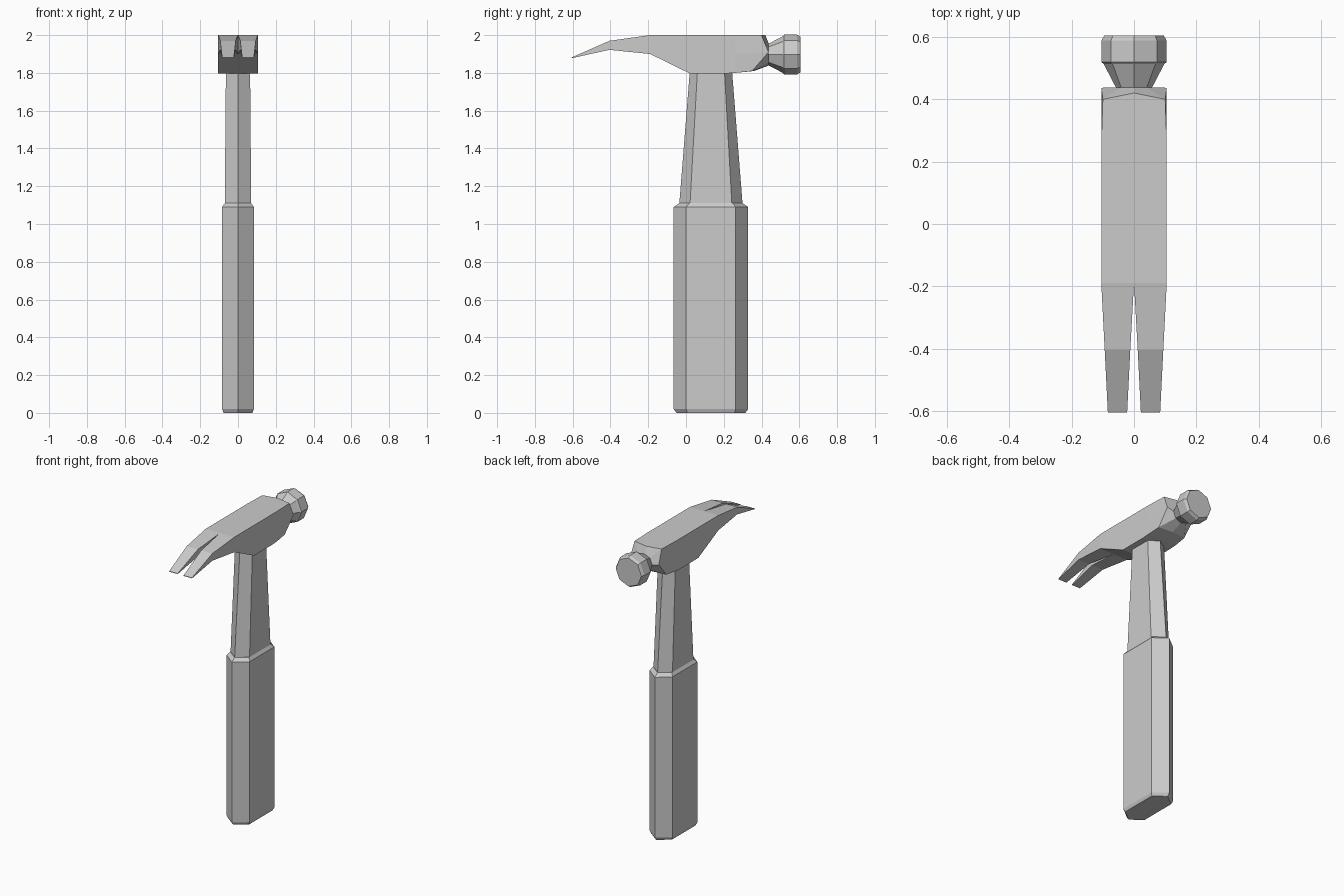
import bpy, bmesh
from math import sin, cos, pi

if "Cube" in bpy.data.objects:
    bpy.data.objects.remove(bpy.data.objects["Cube"])


def loft(name, strips):
    """Each strip: (rings, cap_start, cap_end); consecutive rings are bridged."""
    bm = bmesh.new()
    for rings, cap_start, cap_end in strips:
        loops = [[bm.verts.new(p) for p in ring] for ring in rings]
        for a, b in zip(loops, loops[1:]):
            n = len(a)
            for i in range(n):
                j = (i + 1) % n
                bm.faces.new((a[i], a[j], b[j], b[i]))
        if cap_start:
            bm.faces.new(loops[0])
        if cap_end:
            bm.faces.new(loops[-1])
    bmesh.ops.remove_doubles(bm, verts=bm.verts, dist=0.0005)
    bmesh.ops.recalc_face_normals(bm, faces=bm.faces)
    mesh = bpy.data.meshes.new(name)
    bm.to_mesh(mesh)
    bm.free()
    obj = bpy.data.objects.new(name, mesh)
    bpy.context.collection.objects.link(obj)
    return obj


def hexagon(z, w, reach, flat, yc=0.132):
    """Handle section, pointed at front and back."""
    return [(0, yc - reach, z), (w, yc - flat, z), (w, yc + flat, z),
            (0, yc + reach, z), (-w, yc + flat, z), (-w, yc - flat, z)]


def octagon(y, r, zc=1.897):
    """Round section along y, starting at the top vertex."""
    return [(r * sin(i * pi / 4), y, zc + r * cos(i * pi / 4)) for i in range(8)]


def block(y, w, top, bottom):
    """Rectangular head section with the same eight points as octagon."""
    mid = (top + bottom) / 2
    return [(0, y, top), (w, y, top), (w, y, mid), (w, y, bottom),
            (0, y, bottom), (-w, y, bottom), (-w, y, mid), (-w, y, top)]


def claw(side):
    """Tapering prong: y, inner x, outer x, top z, bottom z."""
    rows = [(-0.19, 0, 0.105, 2.0, 1.90), (-0.405, 0.012, 0.094, 1.97, 1.922),
            (-0.605, 0.022, 0.084, 1.882, 1.878)]
    return [[(side * a, y, t), (side * b, y, t), (side * b, y, u), (side * a, y, u)]
            for y, a, b, t, u in rows]


# Grip with chamfered ends
loft("grip", [([hexagon(0, 0.076, 0.182, 0.125), hexagon(0.02, 0.084, 0.197, 0.131),
                hexagon(1.09, 0.084, 0.197, 0.131), hexagon(1.11, 0.07, 0.168, 0.115)],
               True, True)])

# Tapered shaft
loft("shaft", [([hexagon(1.10, 0.07, 0.168, 0.111), hexagon(1.82, 0.064, 0.111, 0.071)],
                True, True)])

# Head body, faceted front end, neck and striking face in one loft
w = 0.105
front_end = [(0, 0.42, 2.0), (0.1, 0.40, 2.0), (w, 0.437, 1.91), (0.1, 0.35, 1.81),
             (0, 0.36, 1.81), (-0.1, 0.35, 1.81), (-w, 0.437, 1.91), (-0.1, 0.40, 2.0)]
body = [block(-0.19, w, 2.0, 1.90), block(0.02, w, 2.0, 1.797),
        block(0.21, w, 2.0, 1.797), block(0.26, w, 2.0, 1.80), front_end,
        octagon(0.438, 0.058), octagon(0.513, 0.097), octagon(0.52, w),
        octagon(0.588, w), octagon(0.605, 0.095)]
loft("head", [(body, False, True), (claw(1), False, True), (claw(-1), False, True)])
